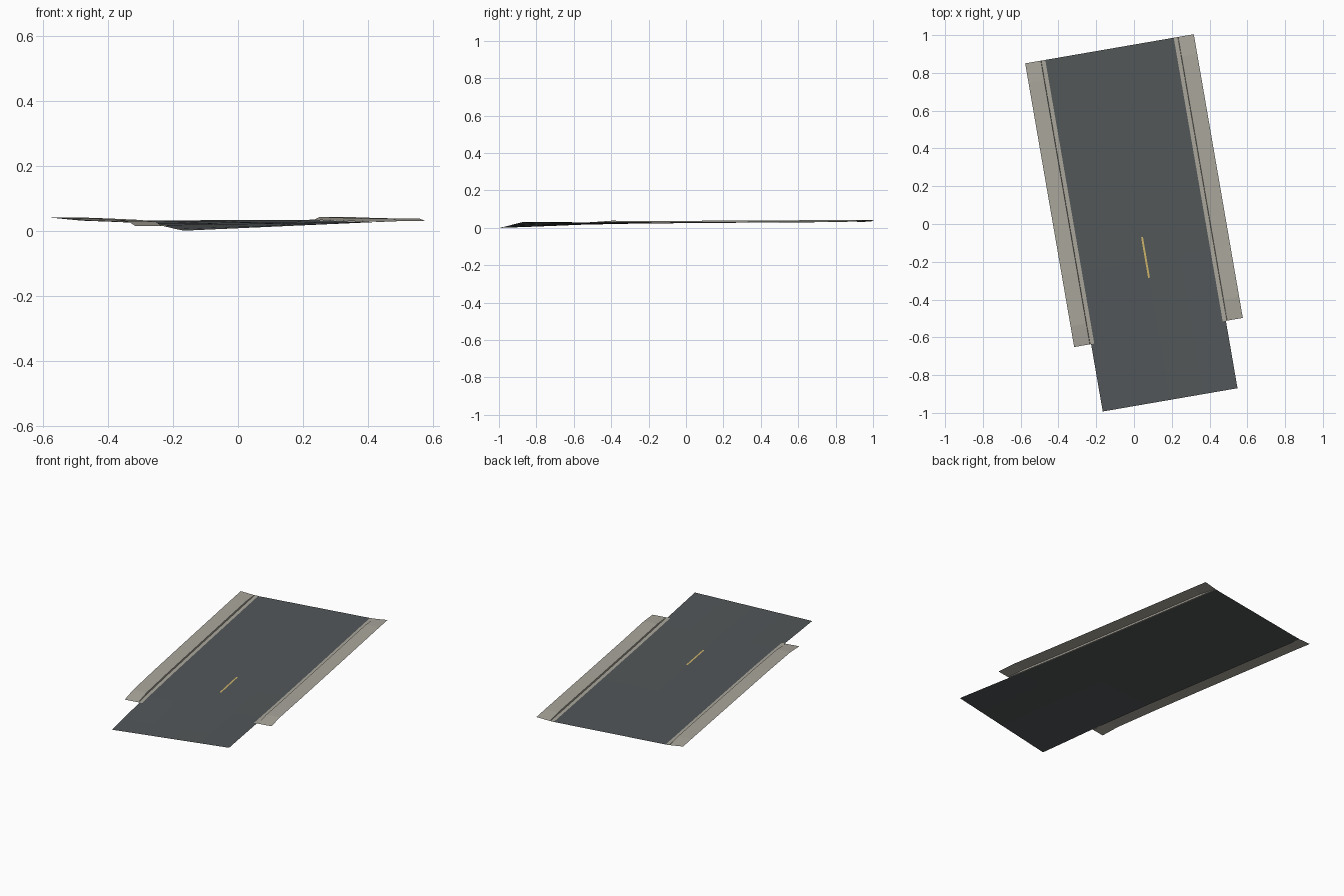
import bpy
import math
from mathutils import Vector

if "Cube" in bpy.data.objects:
    bpy.data.objects.remove(bpy.data.objects["Cube"])

ANGLE = math.radians(9.8)
CENTRE = 0.03          # road centre line in the turned frame
HALF_ROAD = 0.362
# stations along the road: (v, height of left edge, height of right edge)
GRADE = [(-0.95, 0.000, 0.032), (-0.80, 0.005, 0.031), (-0.50, 0.017, 0.028),
         (-0.20, 0.023, 0.027), (0.30, 0.027, 0.029), (0.936, 0.031, 0.033)]


def height(s, v):
    """Road height at sideways offset s and distance v along the road."""
    t = max(0, min(1, (s + HALF_ROAD) / (2 * HALF_ROAD)))
    for (v0, l0, r0), (v1, l1, r1) in zip(GRADE, GRADE[1:]):
        if v <= v1:
            k = (v - v0) / (v1 - v0)
            return (l0 + (l1 - l0) * k) * (1 - t) + (r0 + (r1 - r0) * k) * t
    return GRADE[-1][1] * (1 - t) + GRADE[-1][2] * t


def place(s, v, lift=0.0):
    u = s + CENTRE
    c, n = math.cos(ANGLE), math.sin(ANGLE)
    return Vector((u * c - v * n, u * n + v * c, height(s, v) + lift))


def strip(name, rows, colour):
    """Skin rows of points (each ordered left to right) into an open surface."""
    w = len(rows[0])
    verts = [p for row in rows for p in row]
    faces = [(j * w + i, j * w + i + 1, (j + 1) * w + i + 1, (j + 1) * w + i)
             for j in range(len(rows) - 1) for i in range(w - 1)]
    mesh = bpy.data.meshes.new(name)
    mesh.from_pydata(verts, [], faces)
    mat = bpy.data.materials.new(name + "_colour")
    mat.diffuse_color = (*colour, 1)
    mat.use_nodes = True
    mat.node_tree.nodes["Principled BSDF"].inputs["Base Color"].default_value = mat.diffuse_color
    mesh.materials.append(mat)
    obj = bpy.data.objects.new(name, mesh)
    bpy.context.collection.objects.link(obj)
    return obj


# Asphalt surface
across = [HALF_ROAD * k for k in (-1, -0.5, 0, 0.5, 1)]
strip("road", [[place(s, v) for s in across] for v, _, _ in GRADE],
      (0.085, 0.095, 0.10))

# Sidewalks with gutter and curb, lowered to road level at both ends
FRONT, BACK = -0.588, 0.936
stations = [FRONT, -0.50, -0.476, -0.20, 0.30, 0.83, BACK]
for side, name in ((-1, "left_sidewalk"), (1, "right_sidewalk")):
    rows = []
    for v in stations:
        if v == FRONT:
            curb, outer = 0.001, 0.001
        elif v == BACK:
            curb, outer = 0.001, 0.009
        elif v < -0.48:
            curb, outer = 0.008, 0.008
        else:
            curb, outer = 0.010, 0.010
        profile = [(0.345, 0.001), (0.367, 0.001), (0.369, curb), (0.453, outer)]
        row = [place(side * s, v, lift) for s, lift in profile]
        rows.append(row if side > 0 else row[::-1])
    strip(name, rows, (0.40, 0.385, 0.33))

# Yellow centre dash
strip("lane_dash", [[place(s, v, 0.001) for s in (-0.005, 0.005)]
                    for v in (-0.294, -0.20, -0.076)], (0.62, 0.46, 0.14))
